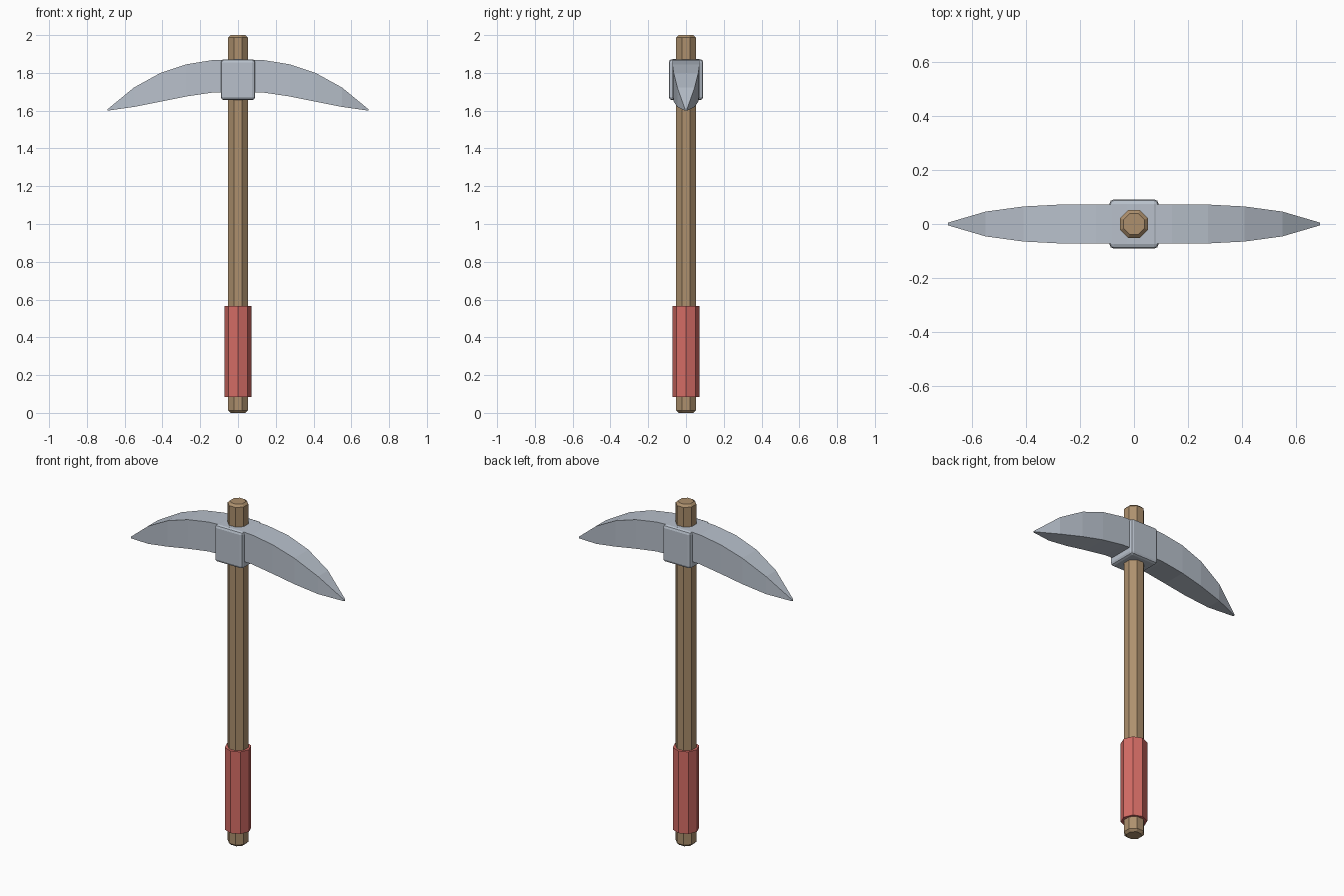
import bpy
import bmesh
from math import pi

cube = bpy.data.objects.get("Cube")
if cube:
    bpy.data.objects.remove(cube, do_unlink=True)


def make_material(name, color):
    mat = bpy.data.materials.new(name)
    mat.use_nodes = True
    mat.diffuse_color = (*color, 1)
    mat.node_tree.nodes["Principled BSDF"].inputs["Base Color"].default_value = (*color, 1)
    return mat


steel = make_material("steel grey", (0.48, 0.53, 0.60))
wood = make_material("warm wood", (0.42, 0.28, 0.155))
red = make_material("red wrap", (0.66, 0.15, 0.13))


def add_bevel(obj, width, segments):
    mod = obj.modifiers.new("edge_bevel", "BEVEL")
    mod.width = width
    mod.segments = segments
    mod.limit_method = "ANGLE"
    mod.angle_limit = pi / 3


def octagon_rod(name, radius, bottom, top, turn, mat):
    bpy.ops.mesh.primitive_cylinder_add(
        vertices=8, radius=radius, depth=top - bottom,
        location=(0, 0, (bottom + top) / 2), rotation=(0, 0, turn))
    obj = bpy.context.object
    obj.name = name
    obj.data.materials.append(mat)
    return obj


# Wooden handle with chamfered ends, and the wrapped grip
handle = octagon_rod("handle", 0.056, 0, 2, pi / 8, wood)
add_bevel(handle, 0.013, 1)
octagon_rod("grip", 0.071, 0.085, 0.565, 0, red)

# Rounded steel block that holds the head
bpy.ops.mesh.primitive_cube_add(size=1, location=(0, 0, 1.764))
block = bpy.context.object
block.name = "head_block"
block.scale = (0.182, 0.182, 0.216)
bpy.ops.object.transform_apply(location=False, rotation=False, scale=True)
block.data.materials.append(steel)
add_bevel(block, 0.016, 2)

# Curved head: rectangular sections (x, half width, bottom, top), mirrored
half = [(0, 0.072, 1.70, 1.873), (0.14, 0.072, 1.695, 1.867),
        (0.275, 0.072, 1.675, 1.845), (0.41, 0.065, 1.648, 1.80),
        (0.55, 0.046, 1.62, 1.723), (0.69, 0.005, 1.60, 1.608)]
sections = [(-x, w, b, t) for x, w, b, t in reversed(half[1:])] + half

bm = bmesh.new()
rings = [[bm.verts.new((x, y, z)) for y, z in ((-w, b), (w, b), (w, t), (-w, t))]
         for x, w, b, t in sections]
for a, b in zip(rings, rings[1:]):
    for i in range(4):
        j = (i + 1) % 4
        bm.faces.new((a[i], a[j], b[j], b[i]))
bm.faces.new(rings[0])
bm.faces.new(rings[-1])
bmesh.ops.recalc_face_normals(bm, faces=bm.faces)
mesh = bpy.data.meshes.new("pick_head")
bm.to_mesh(mesh)
bm.free()
mesh.materials.append(steel)
head = bpy.data.objects.new("pick_head", mesh)
bpy.context.collection.objects.link(head)
